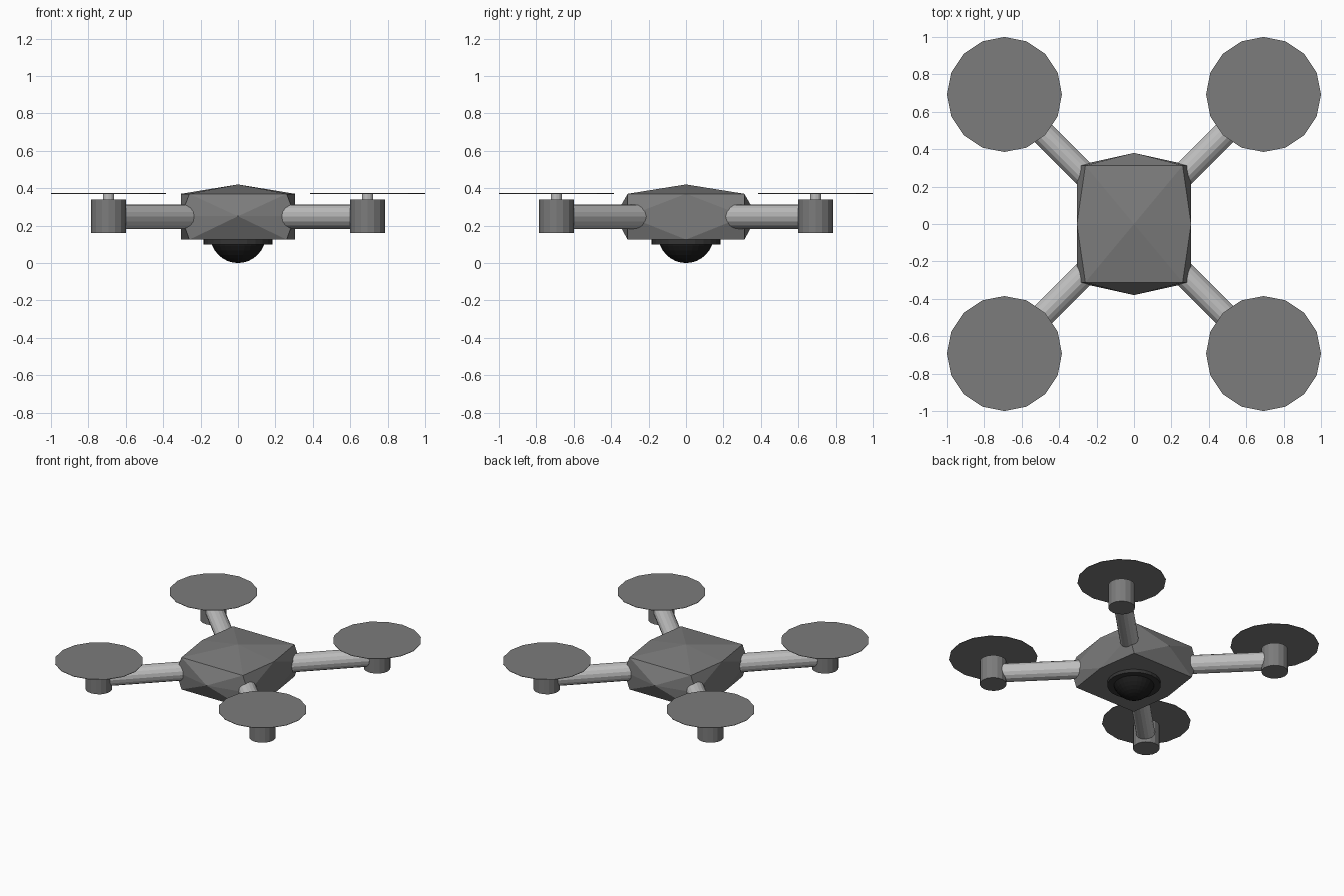
import bpy, bmesh, math
from mathutils import Vector, Matrix

if "Cube" in bpy.data.objects:
    bpy.data.objects.remove(bpy.data.objects["Cube"])


def material(name, v):
    m = bpy.data.materials.new(name)
    m.diffuse_color = (v, v, v, 1)
    m.use_nodes = True
    m.node_tree.nodes["Principled BSDF"].inputs["Base Color"].default_value = m.diffuse_color
    return m


GREY = material("mid grey", 0.2)
LIGHT = material("light grey", 0.52)
DARK = material("dark grey", 0.035)
BLACK = material("lens black", 0.012)


def finish(name, bm, mat, smooth=False):
    bmesh.ops.recalc_face_normals(bm, faces=bm.faces)
    me = bpy.data.meshes.new(name)
    bm.to_mesh(me)
    bm.free()
    me.materials.append(mat)
    for p in me.polygons:
        p.use_smooth = smooth
    ob = bpy.data.objects.new(name, me)
    bpy.context.collection.objects.link(ob)
    return ob


def cylinder(name, x, y, z0, z1, r, sides, mat):
    bm = bmesh.new()
    bmesh.ops.create_cone(bm, cap_ends=True, segments=sides, radius1=r, radius2=r,
                          depth=z1 - z0, matrix=Matrix.Translation((x, y, (z0 + z1) / 2)))
    return finish(name, bm, mat)


# Faceted body: convex hull of mirrored key points
MID, TOP, BOTTOM = 0.25, 0.37, 0.125
pts = [(0, 0, 0.42), (0, -0.38, MID), (0, 0.38, MID)]
for sx in (-1, 1):
    pts += [(sx * 0.305, 0, TOP), (sx * 0.305, 0, BOTTOM)]
    for sy in (-1, 1):
        pts += [(sx * 0.305, sy * 0.312, MID),
                (sx * 0.26, sy * 0.312, TOP), (sx * 0.26, sy * 0.312, BOTTOM)]
bm = bmesh.new()
for p in pts:
    bm.verts.new(p)
bmesh.ops.convex_hull(bm, input=bm.verts)
finish("body", bm, GREY)

# Four arms, each with motor, shaft and rotor disc
C = 0.6925
for sx, sy, tag in ((-1, -1, "front_left"), (1, -1, "front_right"),
                    (-1, 1, "back_left"), (1, 1, "back_right")):
    a, b = Vector((sx * 0.2, sy * 0.2, 0.248)), Vector((sx * C, sy * C, 0.248))
    d = b - a
    bm = bmesh.new()
    bmesh.ops.create_cone(bm, cap_ends=True, segments=16, radius1=0.066, radius2=0.066,
                          depth=d.length,
                          matrix=Matrix.Translation((a + b) / 2) @ d.to_track_quat('Z', 'Y').to_matrix().to_4x4())
    finish("arm_" + tag, bm, LIGHT)
    cylinder("motor_" + tag, sx * C, sy * C, 0.16, 0.34, 0.093, 16, GREY)
    cylinder("shaft_" + tag, sx * C, sy * C, 0.34, 0.371, 0.03, 12, LIGHT)
    cylinder("rotor_disc_" + tag, sx * C, sy * C, 0.370, 0.373, 0.3075, 16, GREY)

# Camera mount and ball under the body
cylinder("camera_mount", 0, 0, 0.1, 0.127, 0.185, 24, DARK)
bm = bmesh.new()
bmesh.ops.create_uvsphere(bm, u_segments=24, v_segments=16, radius=0.148,
                          matrix=Matrix.Translation((0, 0, 0.148)))
finish("camera_ball", bm, BLACK)
